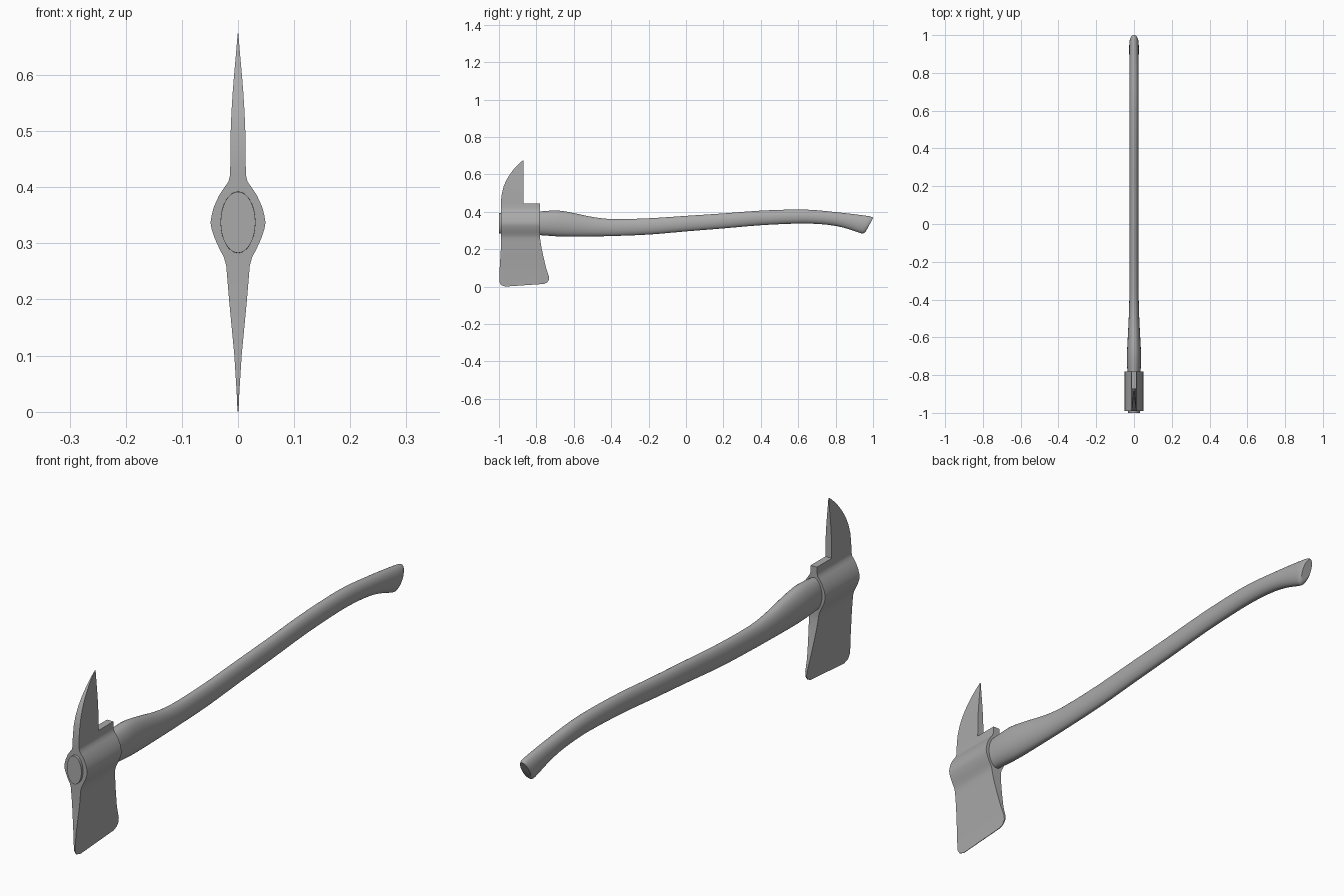
import bpy, bmesh, math

if "Cube" in bpy.data.objects:
    bpy.data.objects.remove(bpy.data.objects["Cube"])

steel = bpy.data.materials.new("plain grey")
steel.diffuse_color = (0.4, 0.4, 0.4, 1)
steel.use_nodes = True
steel.node_tree.nodes["Principled BSDF"].inputs["Base Color"].default_value = steel.diffuse_color


def lerp_table(table, t):
    for a, b in zip(table, table[1:]):
        if t <= b[0]:
            f = max(0, (t - a[0]) / (b[0] - a[0]))
            return a[1] + (b[1] - a[1]) * f
    return table[-1][1]


def finish(bm, name, angle):
    bmesh.ops.recalc_face_normals(bm, faces=bm.faces)
    mesh = bpy.data.meshes.new(name)
    bm.to_mesh(mesh)
    bm.free()
    obj = bpy.data.objects.new(name, mesh)
    bpy.context.collection.objects.link(obj)
    mesh.materials.append(steel)
    bpy.ops.object.select_all(action='DESELECT')
    obj.select_set(True)
    bpy.context.view_layer.objects.active = obj
    bpy.ops.object.shade_smooth_by_angle(angle=math.radians(angle))


# Axe head: half thickness by height
thick = [(0, .001), (.02, .0015), (.1, .0065), (.2, .016), (.26, .021),
         (.275, .025), (.29, .033), (.31, .042), (.325, .047), (.337, .049),
         (.35, .047), (.365, .043), (.385, .034), (.4, .024), (.41, .017),
         (.42, .0145), (.445, .0135), (.5, .013), (.55, .011), (.6, .007),
         (.65, .0025), (.675, .0006)]
# Blade and eye rows: front y, front z, back y, back z
rows = [(-.965, 0, -.76, .014), (-.988, .008, -.742, .022),
        (-.998, .025, -.732, .038), (-.998, .05, -.733, .055),
        (-.996, .1, -.748, .1), (-.993, .15, -.76, .15),
        (-.99, .2, -.771, .2), (-.99, .24, -.778, .24)]
rows += [(-.99, z, -.78, z) for z, _ in thick if .25 < z < .45]
# Spike rows: front y, z
spike = [(-.988, .47), (-.984, .5), (-.975, .535), (-.96, .57), (-.942, .6),
         (-.915, .635), (-.89, .66), (-.873, .674)]
SPIKE_BACK = -.87

bm = bmesh.new()


def pair(y, z):
    w = lerp_table(thick, z)
    return [bm.verts.new((s * w, y, z)) for s in (-1, 1)]


grid = []
for fy, fz, by, bz in rows:
    f = (SPIKE_BACK - fy) / (by - fy)
    grid.append([pair(fy, fz), pair(SPIKE_BACK, fz + (bz - fz) * f), pair(by, bz)])
for y, z in spike:
    grid.append([pair(y, z), pair(SPIKE_BACK, z)])


def cap(row):
    for a, b in zip(row, row[1:]):
        bm.faces.new((a[0], a[1], b[1], b[0]))


for lo, hi in zip(grid, grid[1:]):
    n = min(len(lo), len(hi))
    for i in range(n - 1):
        for s in (0, 1):
            bm.faces.new((lo[i][s], lo[i + 1][s], hi[i + 1][s], hi[i][s]))
    for i in (0, n - 1):
        bm.faces.new((lo[i][0], lo[i][1], hi[i][1], hi[i][0]))
cap(grid[0])
cap(grid[-1])
cap(grid[len(rows) - 1][1:])     # ledge behind the spike
finish(bm, "axe_head", 35)

# Handle stations: bottom y, bottom z, top y, top z, half width
stations = [(-1, .283, -1, .392, .031), (-.8, .276, -.8, .4, .034),
            (-.74, .272, -.74, .405, .037), (-.68, .268, -.68, .406, .037),
            (-.6, .267, -.6, .393, .033), (-.5, .268, -.5, .372, .028),
            (-.4, .27, -.4, .361, .025), (-.2, .278, -.2, .365, .024),
            (0, .295, 0, .378, .024), (.2, .311, .2, .391, .024),
            (.4, .328, .4, .406, .024), (.6, .337, .6, .412, .025),
            (.7, .335, .7, .408, .025), (.79, .326, .8, .398, .025),
            (.86, .31, .89, .388, .025), (.935, .285, .98, .376, .025),
            (.948, .284, .996, .371, .022), (.96, .292, 1, .366, .018)]


def smooth(p0, p1, p2, p3, t):
    # interpolation that respects uneven spacing along the handle
    out = []
    h = p2[0] - p1[0]
    for k in range(5):
        m1 = (p2[k] - p0[k]) / (p2[0] - p0[0]) * h
        m2 = (p3[k] - p1[k]) / (p3[0] - p1[0]) * h
        out.append((2*t**3 - 3*t*t + 1) * p1[k] + (t**3 - 2*t*t + t) * m1
                   + (3*t*t - 2*t**3) * p2[k] + (t**3 - t*t) * m2)
    return out


path = []
last = len(stations) - 1
for i in range(last):
    ps = [stations[min(max(i + d, 0), last)] for d in (-1, 0, 1, 2)]
    path += [smooth(*ps, t / 3) for t in range(3)]
path.append(stations[-1])

SIDES = 32
bm = bmesh.new()
rings = []
for by, bz, ty, tz, w in path:
    ring = []
    for k in range(SIDES):
        a = 2 * math.pi * k / SIDES
        f = (1 + math.sin(a)) / 2
        ring.append(bm.verts.new((w * math.cos(a), by + (ty - by) * f, bz + (tz - bz) * f)))
    rings.append(ring)
for a, b in zip(rings, rings[1:]):
    for k in range(SIDES):
        j = (k + 1) % SIDES
        bm.faces.new((a[k], a[j], b[j], b[k]))
bm.faces.new(rings[0])
bm.faces.new(rings[-1])
finish(bm, "handle", 40)
